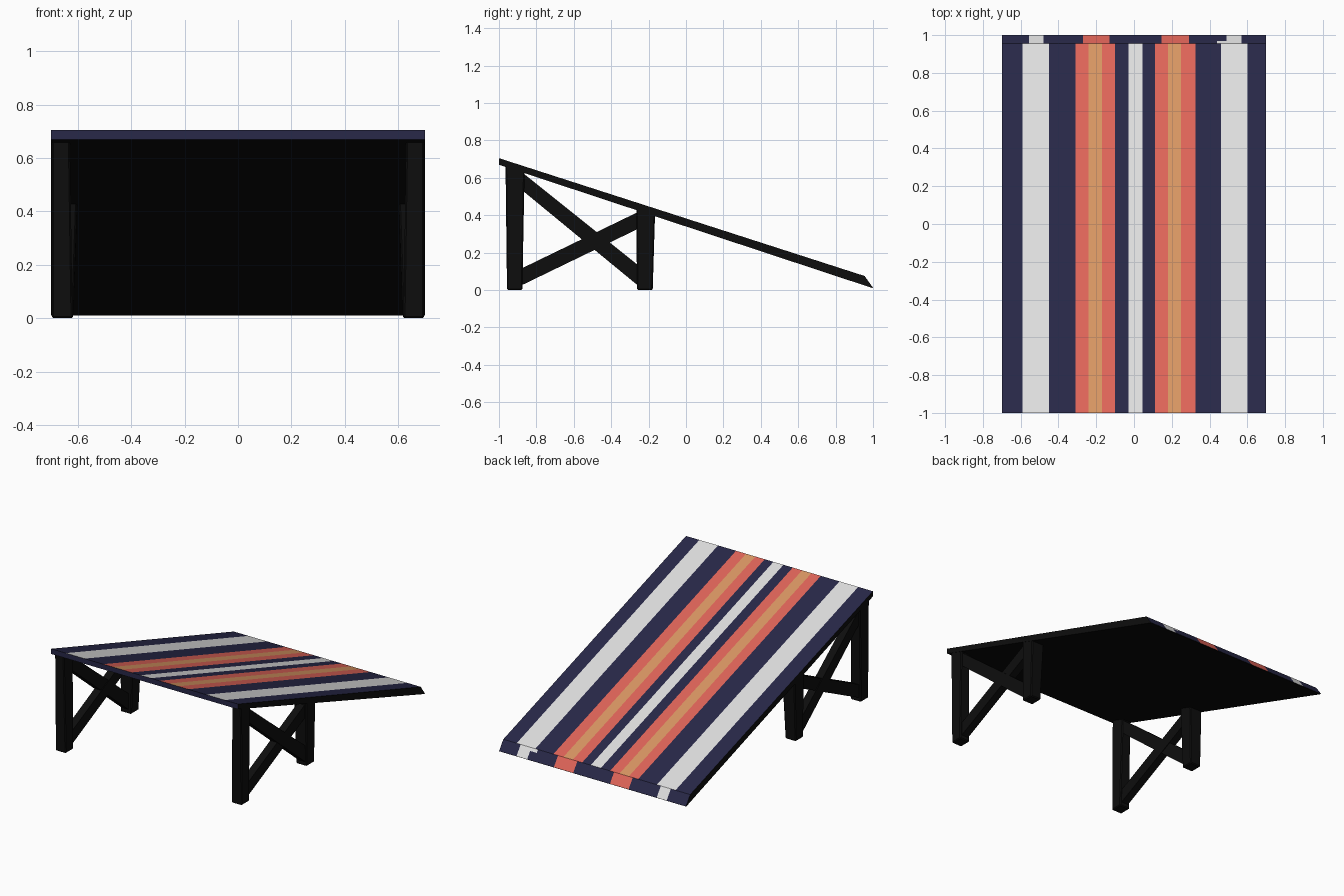
import bpy, bmesh

if "Cube" in bpy.data.objects:
    bpy.data.objects.remove(bpy.data.objects["Cube"])


def material(name, r, g, b):
    m = bpy.data.materials.new(name)
    m.diffuse_color = (r, g, b, 1)
    m.use_nodes = True
    m.node_tree.nodes["Principled BSDF"].inputs["Base Color"].default_value = m.diffuse_color
    return m


navy = material("navy", 0.021, 0.021, 0.065)
white = material("pale grey", 0.75, 0.75, 0.75)
coral = material("coral", 0.75, 0.13, 0.10)
orange = material("orange", 0.70, 0.31, 0.125)
black = material("black", 0.004, 0.004, 0.004)
NAVY, WHITE, CORAL, ORANGE, BLACK = range(5)


def finish(name, bm, mats):
    bmesh.ops.recalc_face_normals(bm, faces=bm.faces)
    me = bpy.data.meshes.new(name)
    bm.to_mesh(me)
    bm.free()
    for m in mats:
        me.materials.append(m)
    ob = bpy.data.objects.new(name, me)
    bpy.context.collection.objects.link(ob)
    return ob


def underside(y):
    return 0.67 - 0.33 * (y + 1)


# Stripe layouts (start, end, colour); everything else is navy
deck = [(-.59, -.45, WHITE), (-.31, -.24, CORAL), (-.24, -.17, ORANGE), (-.17, -.10, CORAL),
        (-.03, .045, WHITE), (.11, .18, CORAL), (.18, .25, ORANGE), (.25, .325, CORAL),
        (.46, .60, WHITE)]
lip = [(-.555, -.48, WHITE), (-.27, -.13, CORAL), (.145, .29, CORAL), (.49, .57, WHITE)]
lip_top = lip[:3] + [(.44, .57, WHITE)]


def stripe(layout, x):
    return next((c for a, b, c in layout if a < x < b), NAVY)


# Sloped panel: side profile swept across the stripe boundaries
profile = [(-1, .67), (-1, .705), (.955, .075), (.968, .057), (1, .012), (.998, .010)]
rows = [[], deck, lip_top, lip, None, None]   # stripes on each profile edge
xs = sorted({-.7, .7} | {v for s in deck + lip + lip_top for v in s[:2]})
bm = bmesh.new()
rings = [[bm.verts.new((x, y, z)) for y, z in profile] for x in xs]
n = len(profile)
for i in range(len(xs) - 1):
    mid = (xs[i] + xs[i + 1]) / 2
    for j in range(n):
        k = (j + 1) % n
        f = bm.faces.new((rings[i][j], rings[i][k], rings[i + 1][k], rings[i + 1][j]))
        f.material_index = BLACK if rows[j] is None else stripe(rows[j], mid)
for ring in (rings[0], rings[-1]):
    bm.faces.new(ring).material_index = BLACK
finish("ramp_panel", bm, [navy, white, coral, orange, black])


# Timber: a four-cornered side outline (y, z) extruded in x, lightly chamfered
def timber(name, outline, x_in_bottom, x_in_top, x_out, side, chamfer):
    bm = bmesh.new()
    inner = [x_in_bottom, x_in_bottom, x_in_top, x_in_top]
    a = [bm.verts.new((side * x, y, z)) for x, (y, z) in zip(inner, outline)]
    b = [bm.verts.new((side * x_out, y, z)) for y, z in outline]
    bm.faces.new(a)
    bm.faces.new(b)
    for i in range(4):
        j = (i + 1) % 4
        bm.faces.new((a[i], a[j], b[j], b[i]))
    if chamfer:
        bmesh.ops.bevel(bm, geom=bm.edges[:], offset=chamfer, segments=1, affect='EDGES')
    finish(name, bm, [black])


for side, label in ((-1, "left"), (1, "right")):
    # Legs run up into the panel
    timber("tall_leg_" + label, [(-.957, 0), (-.875, 0), (-.863, underside(-.863) + .015),
           (-.965, underside(-.965) + .015)], .62, .63, .698, side, .006)
    timber("short_leg_" + label, [(-.262, 0), (-.178, 0), (-.165, underside(-.165) + .03),
           (-.266, underside(-.266) + .03)], .618, .602, .698, side, .006)
    # Crossed braces between the legs
    timber("falling_brace_" + label, [(-.89, .545), (-.24, .01), (-.24, .12), (-.89, .64)],
           .636, .636, .688, side, 0)
    timber("rising_brace_" + label, [(-.89, .02), (-.24, .335), (-.24, .425), (-.89, .11)],
           .632, .632, .684, side, 0)
